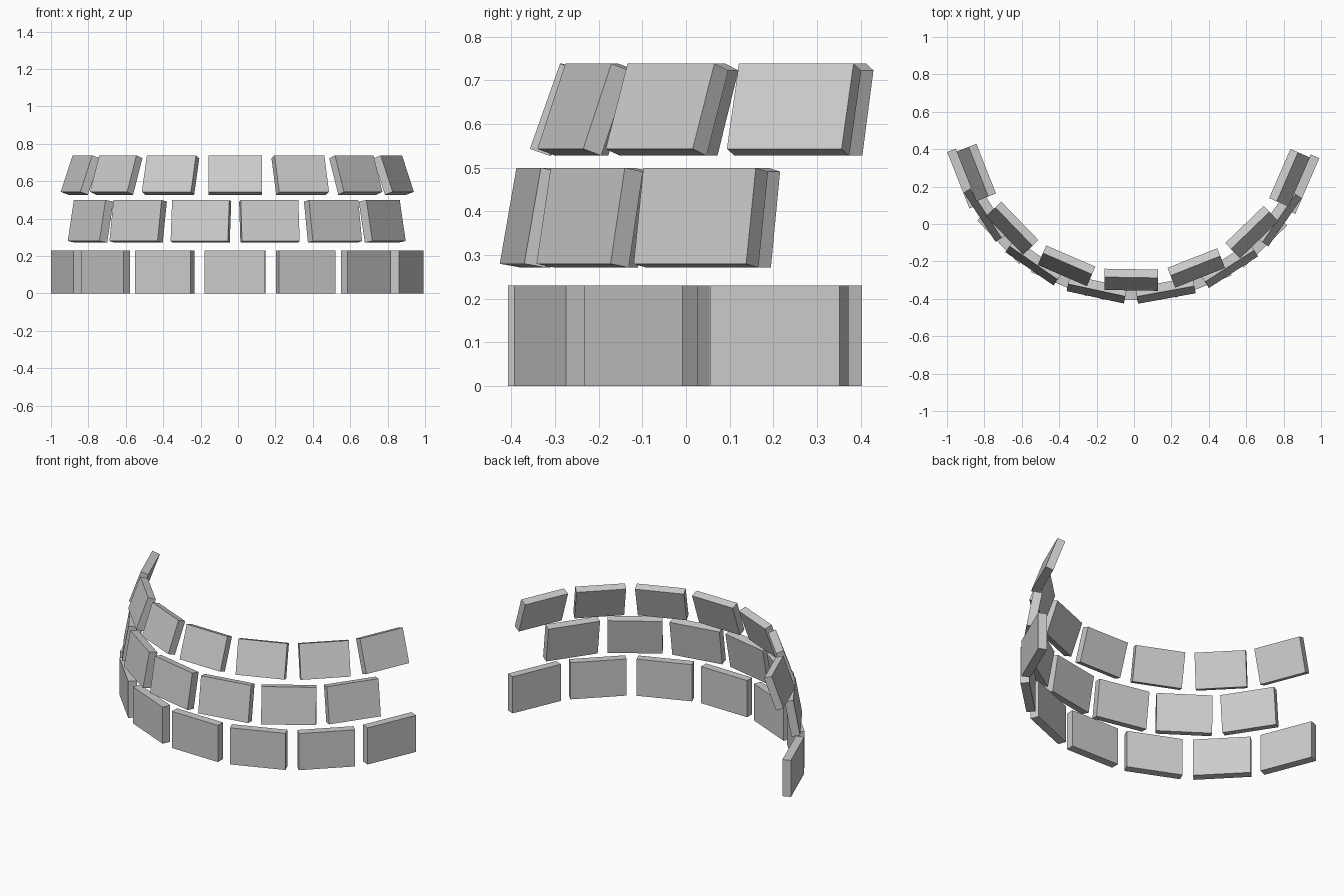
import bpy
import bmesh
from math import radians, sin, cos
from mathutils import Matrix, Vector

if "Cube" in bpy.data.objects:
    bpy.data.objects.remove(bpy.data.objects["Cube"])

STEP = 22.5      # angle between neighbouring panels
SKEW = -0.95     # small rotation of the whole arc


def panel(name, angle, radius, cy, z, w, h, t, tilt):
    """Slab whose outer lower edge sits on the arc, leaning inward by tilt."""
    bm = bmesh.new()
    bmesh.ops.create_cube(bm, size=1)
    bmesh.ops.scale(bm, vec=(w, t, h), verts=bm.verts)
    bmesh.ops.translate(bm, vec=(0, t / 2, h / 2), verts=bm.verts)
    mesh = bpy.data.meshes.new(name)
    bm.to_mesh(mesh)
    bm.free()
    obj = bpy.data.objects.new(name, mesh)
    bpy.context.collection.objects.link(obj)
    a = radians(angle)
    pos = Vector((radius * sin(a), cy - radius * cos(a), z))
    obj.matrix_world = (Matrix.Translation(pos) @ Matrix.Rotation(a, 4, 'Z')
                        @ Matrix.Rotation(radians(-tilt), 4, 'X'))


# Rows: name, count, radius, arc centre y, base z, width, height, thickness, tilt
rows = [
    ("lower_panel", 7, 1.01, 0.605, 0.0, 0.324, 0.23, 0.05, 0),
    ("middle_panel", 6, 0.982, 0.568, 0.28, 0.313, 0.223, 0.05, 10),
    ("upper_panel", 7, 0.963, 0.608, 0.543, 0.286, 0.207, 0.047, 19.5),
]
for name, count, *dims in rows:
    for i in range(count):
        panel(f"{name}_{i + 1}", (i - (count - 1) / 2) * STEP + SKEW, *dims)
